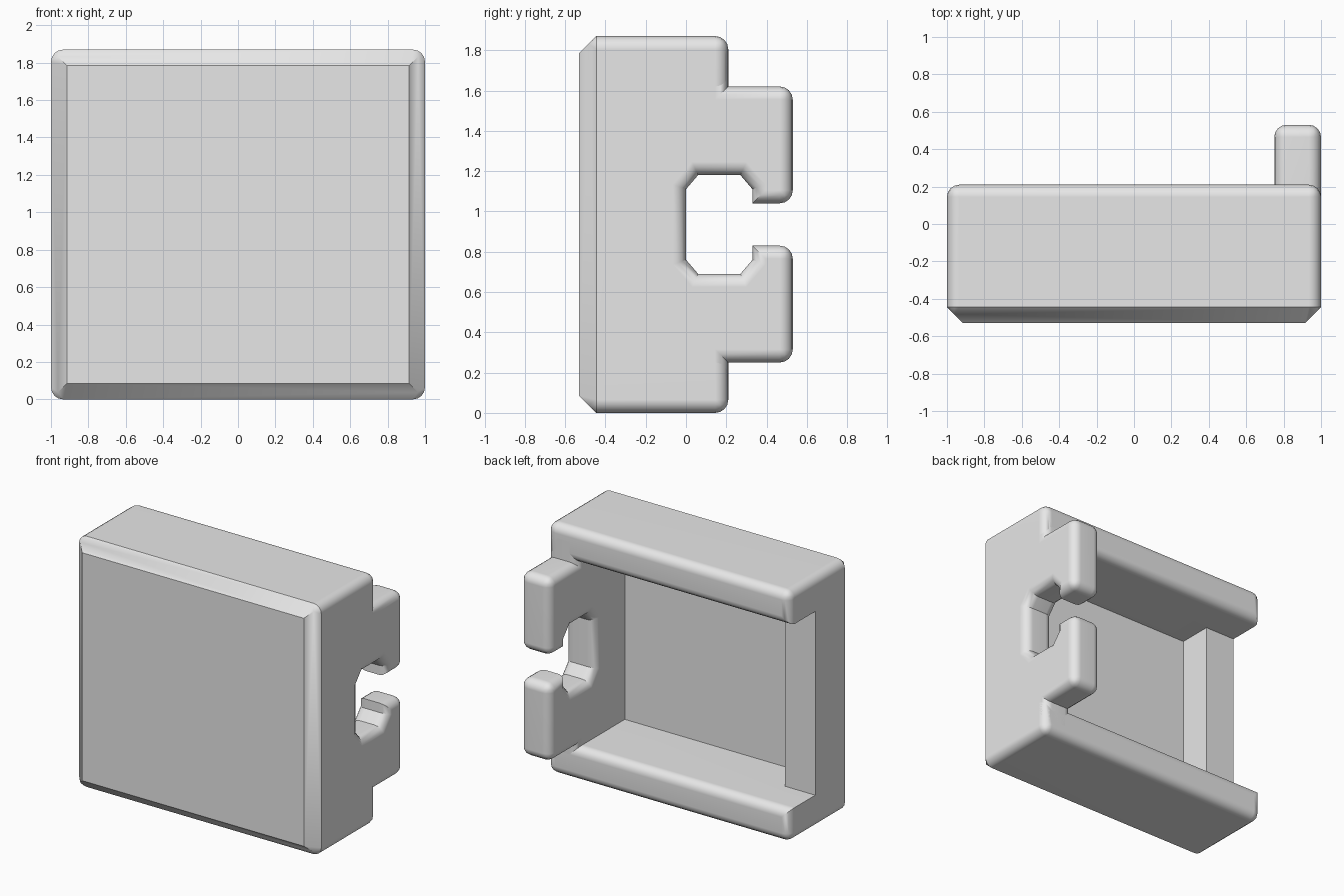
import bpy
import bmesh
import math

H = 1.87          # overall height
WALL = 0.25       # wall thickness
BACK = 0.21       # rear of the rails
FLOOR = -0.35     # cavity floor
LOW = -0.095      # top of the low side wall
FRONT, TAB = -0.53, 0.53
CHAMFER, ROUND = 0.085, 0.065

cube = bpy.data.objects.get("Cube")
if cube:
    bpy.data.objects.remove(cube, do_unlink=True)

grey = bpy.data.materials.new("plain grey")
grey.use_nodes = True
grey.diffuse_color = (0.8, 0.8, 0.8, 1)
grey.node_tree.nodes["Principled BSDF"].inputs["Base Color"].default_value = (0.8, 0.8, 0.8, 1)


def add_object(name, bm):
    bmesh.ops.recalc_face_normals(bm, faces=bm.faces)
    mesh = bpy.data.meshes.new(name)
    bm.to_mesh(mesh)
    bm.free()
    mesh.materials.append(grey)
    obj = bpy.data.objects.new(name, mesh)
    bpy.context.collection.objects.link(obj)
    return obj


def prism(points, offset):
    """Extrude a closed 3D outline along an offset."""
    bm = bmesh.new()
    face = bm.faces.new([bm.verts.new(p) for p in points])
    out = bmesh.ops.extrude_face_region(bm, geom=[face], use_keep_orig=True)
    moved = [v for v in out["geom"] if isinstance(v, bmesh.types.BMVert)]
    bmesh.ops.translate(bm, verts=moved, vec=offset)
    return bm


def round_edges(obj, rule):
    """Round the edges picked by a rule on their two end points."""
    bm = bmesh.new()
    bm.from_mesh(obj.data)
    edges = [e for e in bm.edges if rule(e.verts[0].co, e.verts[1].co)]
    bmesh.ops.bevel(bm, geom=edges, offset=ROUND, offset_type='OFFSET', segments=4,
                    profile=0.5, affect='EDGES', clamp_overlap=False)
    bm.to_mesh(obj.data)
    bm.free()


def finish(obj):
    bpy.ops.object.select_all(action='DESELECT')
    obj.select_set(True)
    bpy.context.view_layer.objects.active = obj
    bpy.ops.object.shade_smooth_by_angle(angle=math.radians(30))
    mod = obj.modifiers.new("weighted normals", 'WEIGHTED_NORMAL')
    mod.keep_sharp = True


def near(a, b):
    return abs(a - b) < 0.001


# Housing block with a chamfered front
bm = prism([(-1, BACK, 0), (1, BACK, 0), (1, BACK, H), (-1, BACK, H)],
           (0, FRONT - BACK, 0))
bm.verts.ensure_lookup_table()
rim = [e for e in bm.edges if all(near(v.co.y, FRONT) for v in e.verts)]
bmesh.ops.bevel(bm, geom=rim, offset=CHAMFER, offset_type='OFFSET', segments=1,
                affect='EDGES')
housing = add_object("housing", bm)

# Cavity, open at the back and over the low side wall
inner = WALL - 1
outline = [(inner, FLOOR), (1.2, FLOOR), (1.2, 1), (-1.2, 1), (-1.2, LOW), (inner, LOW)]
cutter = add_object("cavity_cutter", prism([(x, y, WALL) for x, y in outline],
                                           (0, 0, H - 2 * WALL)))
cutter.hide_render = True
cut = housing.modifiers.new("cavity", 'BOOLEAN')
cut.object, cut.operation, cut.solver = cutter, 'DIFFERENCE', 'EXACT'
bpy.context.view_layer.objects.active = housing
bpy.ops.object.modifier_apply(modifier=cut.name)
bpy.data.objects.remove(cutter, do_unlink=True)


def housing_rule(a, b):
    rear = near(a.y, BACK) and near(b.y, BACK)
    corner = (near(a.x, b.x) and near(abs(a.x), 1) and near(a.z, b.z)
              and (near(a.z, 0) or near(a.z, H)))
    return rear or corner


round_edges(housing, housing_rule)
finish(housing)

# Clip wall: two hooked tabs around an eight-sided opening
half = [(-0.44, 0.1), (BACK, 0.1), (BACK, WALL), (TAB, WALL), (TAB, 0.83),
        (0.33, 0.83), (0.33, 0.76), (0.27, 0.69), (0.06, 0.69), (0, 0.76)]
profile = half + [(y, H - z) for y, z in reversed(half)]
clip = add_object("clip_wall", prism([(1 - WALL, y, z) for y, z in profile], (WALL, 0, 0)))


def clip_rule(a, b):
    outer = near(a.x, b.x)
    return outer or (near(a.y, TAB) and near(b.y, TAB))


round_edges(clip, clip_rule)
finish(clip)
